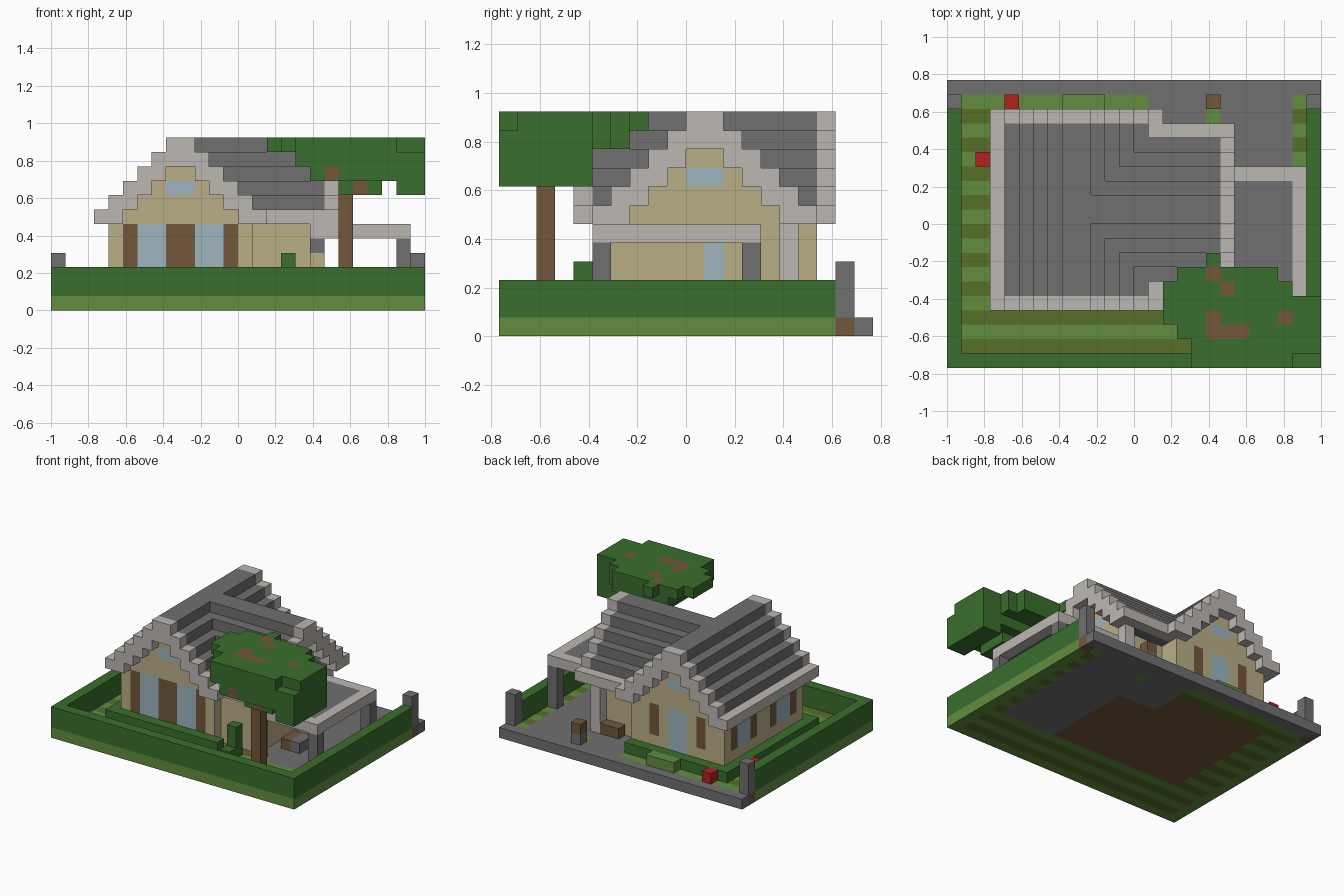
import bpy
import bmesh
from mathutils import Vector

old = bpy.data.objects.get("Cube")
if old:
    bpy.data.objects.remove(old, do_unlink=True)

U = 2 / 26                       # edge of one building block
ORIGIN = Vector((-13, -10, 0))   # grid corner, in blocks

COLOURS = {
    "leaf green": (0.042, 0.158, 0.026),
    "grass green": (0.122, 0.27, 0.051),
    "olive grass": (0.095, 0.156, 0.022),
    "stone grey": (0.162, 0.162, 0.162),
    "pale trim": (0.503, 0.474, 0.445),
    "beige wall": (0.49, 0.43, 0.245),
    "window blue": (0.337, 0.462, 0.515),
    "wood brown": (0.171, 0.095, 0.045),
    "flower red": (0.445, 0.014, 0.014),
}
LEAF, GRASS, OLIVE, GREY, PALE, BEIGE, BLUE, BROWN, RED = COLOURS
MATS = {}
for label, rgb in COLOURS.items():
    mat = bpy.data.materials.new(label)
    mat.use_nodes = True
    mat.diffuse_color = (*rgb, 1)
    mat.node_tree.nodes["Principled BSDF"].inputs["Base Color"].default_value = (*rgb, 1)
    MATS[label] = mat

AXES = [Vector((1, 0, 0)), Vector((0, 1, 0)), Vector((0, 0, 1))]


def fill(cells, x, y, z, colour):
    """Fill a half-open range of blocks; a plain number means one block."""
    spans = [range(*s) if isinstance(s, tuple) else (s,) for s in (x, y, z)]
    for i in spans[0]:
        for j in spans[1]:
            for k in spans[2]:
                cells[i, j, k] = colour
    return cells


def build(name, cells):
    """Skin the outside of a set of blocks and merge flat areas."""
    bm = bmesh.new()
    used = sorted(set(cells.values()))
    corners = {}

    def vert(p):
        key = tuple(round(c) for c in p)
        if key not in corners:
            corners[key] = bm.verts.new((p + ORIGIN) * U)
        return corners[key]

    for cell, colour in cells.items():
        base = Vector(cell)
        for n, axis in enumerate(AXES):
            a, b = AXES[(n + 1) % 3], AXES[(n + 2) % 3]
            for side in (0, 1):
                step = axis if side else -axis
                if tuple(round(c) for c in base + step) in cells:
                    continue
                p = base + axis * side
                quad = [p, p + a, p + a + b, p + b]
                if not side:
                    quad.reverse()
                face = bm.faces.new([vert(q) for q in quad])
                face.material_index = used.index(colour)
    bmesh.ops.dissolve_limit(bm, angle_limit=0.01, verts=bm.verts[:],
                             edges=bm.edges[:], delimit={'MATERIAL', 'NORMAL'})
    bmesh.ops.triangulate(bm, faces=[f for f in bm.faces if len(f.verts) > 4])
    mesh = bpy.data.meshes.new(name)
    bm.to_mesh(mesh)
    bm.free()
    for colour in used:
        mesh.materials.append(MATS[colour])
    obj = bpy.data.objects.new(name, mesh)
    bpy.context.collection.objects.link(obj)
    return obj


def block(name, x, y, z, colour):
    return build(name, fill({}, x, y, z, colour))


# Ground: mown stripes, soil under the house, paved drive and road
ground = {}
for j in range(19):
    fill(ground, (0, 26), j, 0, OLIVE if j % 2 else GRASS)
fill(ground, (4, 18), (5, 17), 0, BROWN)
fill(ground, (14, 24), (14, 19), 0, GREY)
fill(ground, (18, 24), (5, 14), 0, GREY)
fill(ground, 18, 17, 0, GRASS)
fill(ground, (0, 26), 19, 0, GREY)
for i in (0, 25):
    fill(ground, i, (0, 18), 0, GRASS)
    fill(ground, i, 18, 0, BROWN)
build("ground", ground)

# Boundary hedge and gate posts
hedge = fill({}, (0, 26), 0, (1, 3), LEAF)
for i, side in ((0, "right"), (25, "left")):
    fill(hedge, i, (0, 18), (1, 3), LEAF)
    block("gate_post_" + side, i, 18, (1, 4), GREY)
build("boundary_hedge", hedge)


# Crossed gable roof: two stepped slopes, the higher one wins
def roof_top(i, j):
    main = 12 - max(8 - i, i - 9, 0) if 3 <= i < 15 and 4 <= j < 18 else 0
    wing = 12 - max(10 - j, j - 11, 0) if 9 <= i < 20 and 5 <= j < 17 else 0
    return max(main, wing)


roof, house = {}, {}
for i in range(3, 20):
    for j in range(4, 18):
        top = roof_top(i, j)
        if not top:
            continue
        low = max(6, top - 2)
        trim = top == 7 or i == 19 or j in (4, 17)
        fill(roof, i, j, (low, top), PALE if trim else GREY)
        if (4 <= i < 14 and 5 <= j < 17) or (14 <= i < 18 and 6 <= j < 15):
            fill(house, i, j, (1, low), BEIGE)
build("roof", roof)

# Windows and shutters: front, back, side and wing end
for i in (5, 8, 9, 12):
    fill(house, i, 5, (2, 6), BROWN)
for i in (6, 10):
    fill(house, (i, i + 2), 5, (2, 6), BLUE)
for i in (6, 11):
    fill(house, i, 16, (3, 6), BROWN)
fill(house, (8, 10), 16, (2, 6), BLUE)
for j in (6, 12):
    for offset, colour in enumerate((BROWN, BLUE, BLUE, BROWN)):
        fill(house, 4, j + offset, (3, 6), colour)
for j in (5, 16):
    fill(house, (8, 10), j, 8, BLUE)
fill(house, 17, (10, 12), 8, BLUE)
fill(house, 17, 11, (1, 5), BLUE)
build("house_walls", house)

# Back porch
block("porch_post", 18, 15, (1, 6), PALE)
block("porch_bench", (16, 18), 15, 1, BROWN)

# Carport with a pale rim
carport = fill({}, (18, 25), (5, 14), 5, PALE)
fill(carport, (18, 24), (6, 13), 5, GREY)
build("carport_roof", carport)
for j, end in ((5, "front"), (13, "back")):
    block("carport_post_" + end, 24, j, (1, 5), GREY)
inner = fill({}, 18, 5, (1, 4), BEIGE)
build("carport_inner_post", fill(inner, 18, 5, 4, GREY))
chest = fill({}, (19, 21), (8, 10), 1, GREY)
build("storage_chest", fill(chest, 19, (8, 10), 1, BROWN))

# Planting around the house
border = fill({}, (3, 15), 4, 1, LEAF)
fill(border, 3, (4, 18), 1, LEAF)
fill(border, (3, 14), 17, 1, LEAF)
build("border_hedge", border)
shrub = fill({}, 16, 4, (1, 4), LEAF)
build("front_shrub", fill(shrub, 16, 3, 1, LEAF))
block("back_shrub", (8, 11), 18, 1, GRASS)
block("flower_back", 4, 18, 1, RED)
block("flower_side", 2, 14, 1, RED)
postbox = fill({}, 18, 18, 1, GREY)
build("postbox", fill(postbox, 18, 18, 2, BROWN))

# Tree: trunk and a canopy that widens towards the top
block("tree_trunk", 20, 2, (1, 8), BROWN)
canopy = {}
TOP_ROWS = ((17, 24), (17, 26), (16, 26), (15, 26), (15, 26), (15, 24), (16, 23), (18, 19))
for j, row in enumerate(TOP_ROWS):
    fill(canopy, row, j, 11, LEAF)
    if j < 7:
        fill(canopy, (max(17, row[0]), row[1]), j, 10, LEAF)
    if j < 5:
        fill(canopy, (18, 26), j, 9, LEAF)
    if 0 < j < 4:
        fill(canopy, (20, 23), j, 8, LEAF)
fill(canopy, (24, 26), (0, 5), (8, 11), LEAF)
for cell in ((18, 6, 11), (19, 5, 11), (23, 3, 11), (18, 3, 11), (19, 0, 9), (21, 1, 8)):
    canopy[cell] = BROWN
fill(canopy, (18, 21), 2, 11, BROWN)
build("tree_canopy", canopy)
